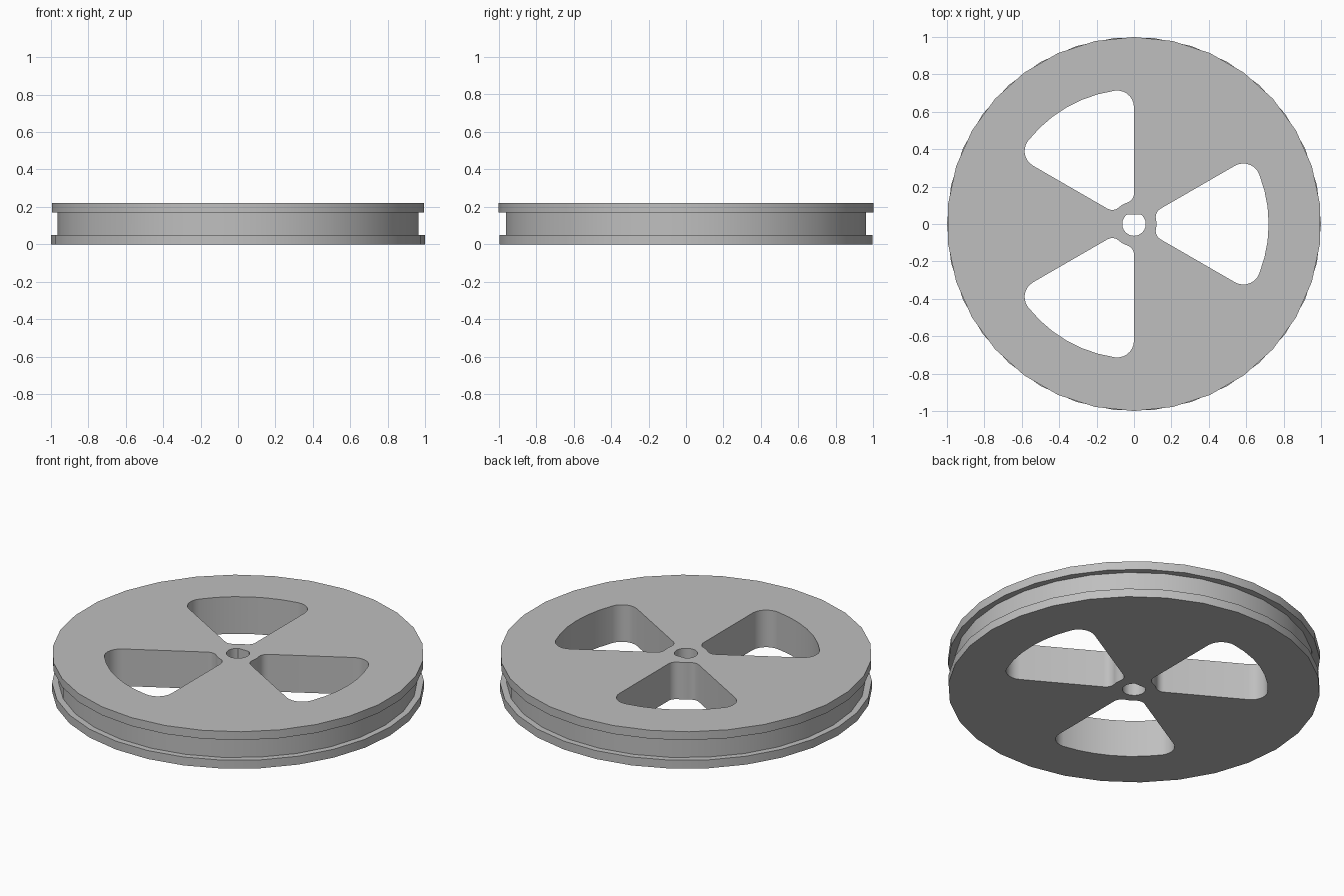
import bpy, bmesh
from math import radians, degrees, sin, cos, asin, sqrt, pi

cube = bpy.data.objects.get("Cube")
if cube:
    bpy.data.objects.remove(cube, do_unlink=True)

HEIGHT = 0.22
LIP = 0.05          # thickness of each flange

grey = bpy.data.materials.new("plain grey")
grey.use_nodes = True
grey.diffuse_color = (0.52, 0.52, 0.52, 1)
grey.node_tree.nodes["Principled BSDF"].inputs["Base Color"].default_value = (0.52, 0.52, 0.52, 1)


def arc(cx, cy, r, start, end, steps):
    """Points along an arc, angles in degrees."""
    angles = [radians(start + (end - start) * i / steps) for i in range(steps + 1)]
    return [(cx + r * cos(a), cy + r * sin(a)) for a in angles]


def slab(name, outline, z0, z1):
    """Extrude a flat outline between two heights."""
    bm = bmesh.new()
    face = bm.faces.new([bm.verts.new((x, y, z0)) for x, y in outline])
    top = bmesh.ops.extrude_face_region(bm, geom=[face])["geom"]
    bmesh.ops.translate(bm, vec=(0, 0, z1 - z0),
                        verts=[v for v in top if isinstance(v, bmesh.types.BMVert)])
    bmesh.ops.recalc_face_normals(bm, faces=bm.faces)
    mesh = bpy.data.meshes.new(name)
    bm.to_mesh(mesh)
    bm.free()
    mesh.materials.append(grey)
    obj = bpy.data.objects.new(name, mesh)
    bpy.context.collection.objects.link(obj)
    return obj


def disc(name, r, z0, z1, turn, sides):
    return slab(name, arc(0, 0, r, turn, turn + 360, sides)[:-1], z0, z1)


def window_outline(hub=0.12, rim=0.72, outer_r=0.09, inner_r=0.052):
    """Sixty degree sector with rounded corners, pointing along +x."""
    d_out, d_in = rim - outer_r, hub + inner_r
    a_out = 30 - degrees(asin(outer_r / d_out))
    a_in = 30 - degrees(asin(inner_r / d_in))
    ro, ri = radians(a_out), radians(a_in)
    half = arc(0, 0, hub, 0, a_in, 3)
    half += arc(d_in * cos(ri), d_in * sin(ri), inner_r, a_in + 180, 120, 6)[1:]
    half += arc(d_out * cos(ro), d_out * sin(ro), outer_r, 120, a_out, 7)
    half += arc(0, 0, rim, a_out, 0, 3)[1:]
    return half + [(x, -y) for x, y in half[-2:0:-1]]


# Grooved wheel body: core joined with two flanges
wheel = disc("grooved_wheel", 0.965, 0.02, HEIGHT - 0.02, 0, 30)
flanges = [disc("lower_flange", 1.0, 0, LIP, 0, 30),
           disc("upper_flange", 1.0, HEIGHT - LIP, HEIGHT, 6, 30)]

# Cutters: three windows and a D-shaped axle hole
cutters = []
for i in range(3):
    cutter = slab("window_cutter", window_outline(), -0.1, HEIGHT + 0.1)
    cutter.rotation_euler.z = i * 2 * pi / 3
    cutters.append(cutter)
flat = degrees(asin(0.052 / 0.063))
cutters.append(slab("axle_cutter", arc(0, 0, 0.063, 180 - flat, 360 + flat, 24), -0.1, HEIGHT + 0.1))

for operation, parts in (("UNION", flanges), ("DIFFERENCE", cutters)):
    for part in parts:
        mod = wheel.modifiers.new(part.name, "BOOLEAN")
        mod.operation = operation
        mod.solver = "EXACT"
        mod.object = part

# Bake the booleans and drop the helpers
bpy.context.view_layer.update()
result = bpy.data.meshes.new_from_object(wheel.evaluated_get(bpy.context.evaluated_depsgraph_get()))
wheel.modifiers.clear()
wheel.data = result
for part in flanges + cutters:
    bpy.data.objects.remove(part, do_unlink=True)

bpy.ops.object.select_all(action="DESELECT")
wheel.select_set(True)
bpy.context.view_layer.objects.active = wheel
bpy.ops.object.shade_smooth_by_angle(angle=radians(30))
